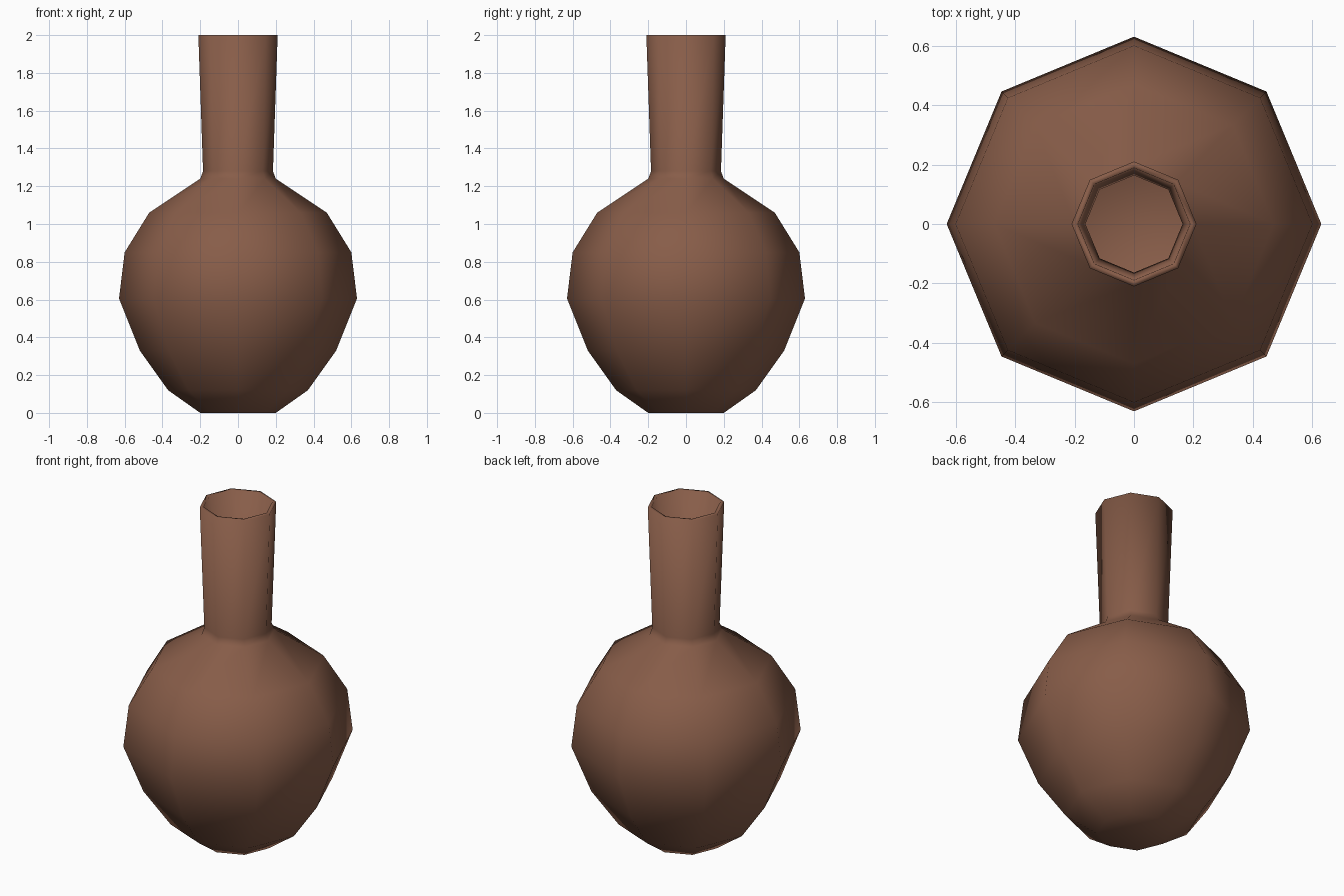
import bpy, bmesh
from math import cos, sin, pi

cube = bpy.data.objects.get("Cube")
if cube:
    bpy.data.objects.remove(cube)

SIDES = 8
WALL = 0.02

# Outer profile (radius, height) from the foot to the rim
PROFILE = [(0.2, 0), (0.37, 0.12), (0.52, 0.33), (0.63, 0.605), (0.6, 0.85),
           (0.47, 1.06), (0.2, 1.24), (0.185, 1.28), (0.21, 2.0)]

# Fired clay colour
clay = bpy.data.materials.new("brown_clay")
clay.use_nodes = True
colour = (0.245, 0.109, 0.066, 1)
clay.diffuse_color = colour
clay.node_tree.nodes["Principled BSDF"].inputs["Base Color"].default_value = colour

# Eight-sided turned shell with a closed foot and an open mouth
bm = bmesh.new()
rings = []
for radius, height in PROFILE:
    angles = [2 * pi * i / SIDES for i in range(SIDES)]
    rings.append([bm.verts.new((radius * cos(a), radius * sin(a), height)) for a in angles])
for low, high in zip(rings, rings[1:]):
    for i in range(SIDES):
        j = (i + 1) % SIDES
        bm.faces.new((low[i], low[j], high[j], high[i]))
bm.faces.new(list(reversed(rings[0])))
for face in bm.faces:
    face.smooth = True

mesh = bpy.data.meshes.new("bottle_vase")
bm.to_mesh(mesh)
bm.free()
mesh.materials.append(clay)
vase = bpy.data.objects.new("bottle_vase", mesh)
bpy.context.collection.objects.link(vase)

# Wall thickness, grown inwards
wall = vase.modifiers.new("wall", 'SOLIDIFY')
wall.thickness = WALL
wall.offset = -1
wall.use_even_offset = True
